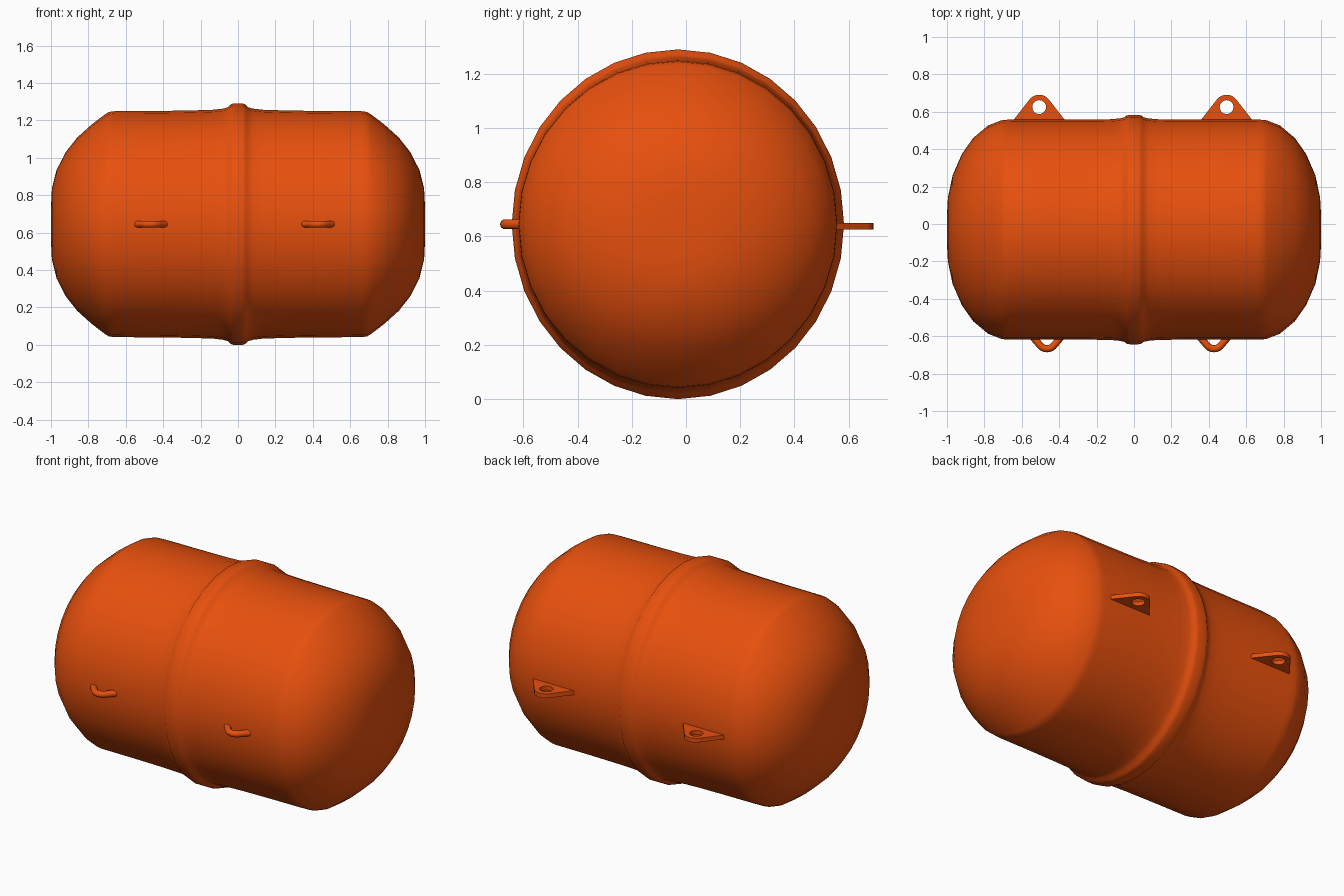
import bpy, bmesh, math

if "Cube" in bpy.data.objects:
    bpy.data.objects.remove(bpy.data.objects["Cube"])

orange = bpy.data.materials.new("buoy_orange")
orange.diffuse_color = (0.80, 0.08, 0.004, 1)
orange.use_nodes = True
orange.node_tree.nodes["Principled BSDF"].inputs["Base Color"].default_value = orange.diffuse_color
YC, ZC, N = -0.03, 0.645, 32

# Tank half profile: (x, radius along y, radius along z)
half = [(0.025, 0.613, 0.645), (0.04, 0.61, 0.64), (0.052, 0.60, 0.626),
        (0.08, 0.594, 0.618), (0.13, 0.59, 0.612), (0.25, 0.588, 0.608),
        (0.45, 0.588, 0.605), (0.66, 0.588, 0.604), (0.69, 0.587, 0.60),
        (0.71, 0.584, 0.588), (0.78, 0.557, 0.535), (0.86, 0.49, 0.463),
        (0.92, 0.405, 0.387), (0.97, 0.29, 0.29), (0.995, 0.17, 0.19),
        (1.0, 0.08, 0.09)]
profile = [(-x, a, b) for x, a, b in reversed(half)] + half


def finish(ob, angle=None):
    ob.data.materials.clear()
    ob.data.materials.append(orange)
    bpy.ops.object.select_all(action='DESELECT')
    ob.select_set(True)
    bpy.context.view_layer.objects.active = ob
    if ob.type == 'CURVE':
        bpy.ops.object.convert(target='MESH')
        ob = bpy.context.object
    if angle is None:
        bpy.ops.object.shade_smooth()
    else:
        bpy.ops.object.shade_smooth_by_angle(angle=math.radians(angle))


# Tank with domed ends and raised middle rib
bm = bmesh.new()
rings = []
for x, ry, rz in profile:
    rings.append([bm.verts.new((x, YC + ry * math.cos(2 * math.pi * i / N),
                                ZC + rz * math.sin(2 * math.pi * i / N))) for i in range(N)])
for a, b in zip(rings, rings[1:]):
    for i in range(N):
        j = (i + 1) % N
        bm.faces.new((a[i], a[j], b[j], b[i]))
bm.faces.new(rings[0])
bm.faces.new(rings[-1])
bmesh.ops.recalc_face_normals(bm, faces=bm.faces)
me = bpy.data.meshes.new("tank")
bm.to_mesh(me)
bm.free()
tank = bpy.data.objects.new("tank", me)
bpy.context.collection.objects.link(tank)
finish(tank)


def add_curve(name, dims, loops, cyclic, loc):
    cu = bpy.data.curves.new(name, 'CURVE')
    cu.dimensions = dims
    for pts in loops:
        sp = cu.splines.new('POLY')
        sp.points.add(len(pts) - 1)
        for p, (x, y) in zip(sp.points, pts):
            p.co = (x, y, 0, 1)
        sp.use_cyclic_u = cyclic
    ob = bpy.data.objects.new(name, cu)
    ob.location = loc
    bpy.context.collection.objects.link(ob)
    return ob


def arc(r, a0, a1, n, cy):
    return [(r * math.cos(math.radians(a0 + (a1 - a0) * i / n)),
             cy + r * math.sin(math.radians(a0 + (a1 - a0) * i / n))) for i in range(n + 1)]


# Back lugs: triangular plates with a round hole
outer = [(-0.15, 0.54), (0.15, 0.54)] + arc(0.066, 40, 140, 10, 0.625)
hole = arc(0.037, 0, 360, 20, 0.625)[:-1]
for side, x in (("left", -0.507), ("right", 0.495)):
    lug = add_curve("back_lug_" + side, '2D', [outer, hole], True, (x, 0, 0.638))
    lug.data.fill_mode = 'BOTH'
    lug.data.extrude = 0.0125
    finish(lug, 30)

# Front eyes: bent round bars
bar = [(-0.105, -0.57), (-0.068, -0.613)] + arc(0.048, 215, 325, 10, -0.619) \
    + [(0.068, -0.613), (0.105, -0.57)]
for side, x in (("left", -0.465), ("right", 0.428)):
    eye = add_curve("front_eye_" + side, '3D', [bar], False, (x, 0, 0.645))
    eye.data.bevel_depth = 0.019
    eye.data.bevel_resolution = 3
    eye.data.use_fill_caps = True
    finish(eye, 50)
